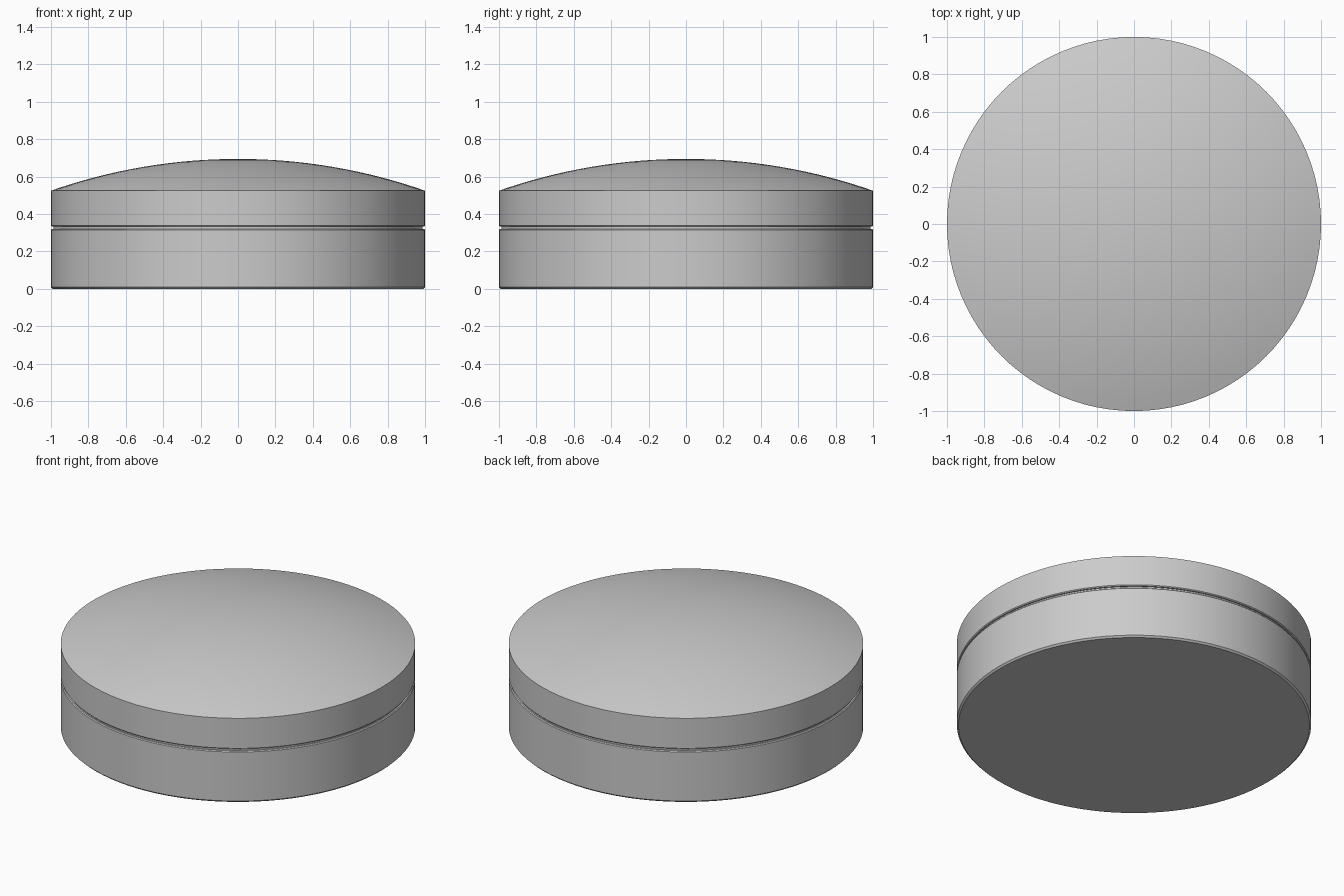
import bpy
import bmesh
import math

SEGMENTS = 96

cube = bpy.data.objects.get("Cube")
if cube:
    bpy.data.objects.remove(cube, do_unlink=True)

# Single plain grey
grey = bpy.data.materials.new("plain grey")
grey.use_nodes = True
colour = (0.6, 0.6, 0.6, 1.0)
grey.diffuse_color = colour
grey.node_tree.nodes["Principled BSDF"].inputs["Base Color"].default_value = colour


def lathe(name, profile):
    """Spin an (r, z) profile that starts and ends on the axis into a solid."""
    bm = bmesh.new()
    verts = [bm.verts.new((r, 0, z)) for r, z in profile]
    edges = [bm.edges.new(pair) for pair in zip(verts, verts[1:])]
    bmesh.ops.spin(bm, geom=verts + edges, cent=(0, 0, 0), axis=(0, 0, 1),
                   angle=math.tau, steps=SEGMENTS)
    bmesh.ops.remove_doubles(bm, verts=bm.verts, dist=1e-4)
    bmesh.ops.recalc_face_normals(bm, faces=bm.faces)
    mesh = bpy.data.meshes.new(name)
    bm.to_mesh(mesh)
    bm.free()
    mesh.materials.append(grey)
    obj = bpy.data.objects.new(name, mesh)
    bpy.context.collection.objects.link(obj)
    bpy.ops.object.select_all(action="DESELECT")
    obj.select_set(True)
    bpy.context.view_layer.objects.active = obj
    bpy.ops.object.shade_smooth_by_angle(angle=math.radians(15))
    return obj


# Base: flat underside, chamfered rims and a narrow neck that plugs into the lid
lathe("base", [(0, 0), (0.99, 0), (1, 0.01), (1, 0.315), (0.995, 0.32),
               (0.987, 0.32), (0.987, 0.345), (0, 0.345)])

# Lid: straight wall with a shallow spherical dome
RIM_Z, TOP_Z = 0.525, 0.695
rise = TOP_Z - RIM_Z
radius = (1 + rise ** 2) / (2 * rise)
half_angle = math.asin(1 / radius)
STEPS = 16
dome = []
for i in range(STEPS, -1, -1):
    a = half_angle * i / STEPS
    dome.append((radius * math.sin(a), TOP_Z - radius * (1 - math.cos(a))))
lathe("domed_lid", [(0, 0.333), (0.995, 0.333), (1, 0.338)] + dome)
